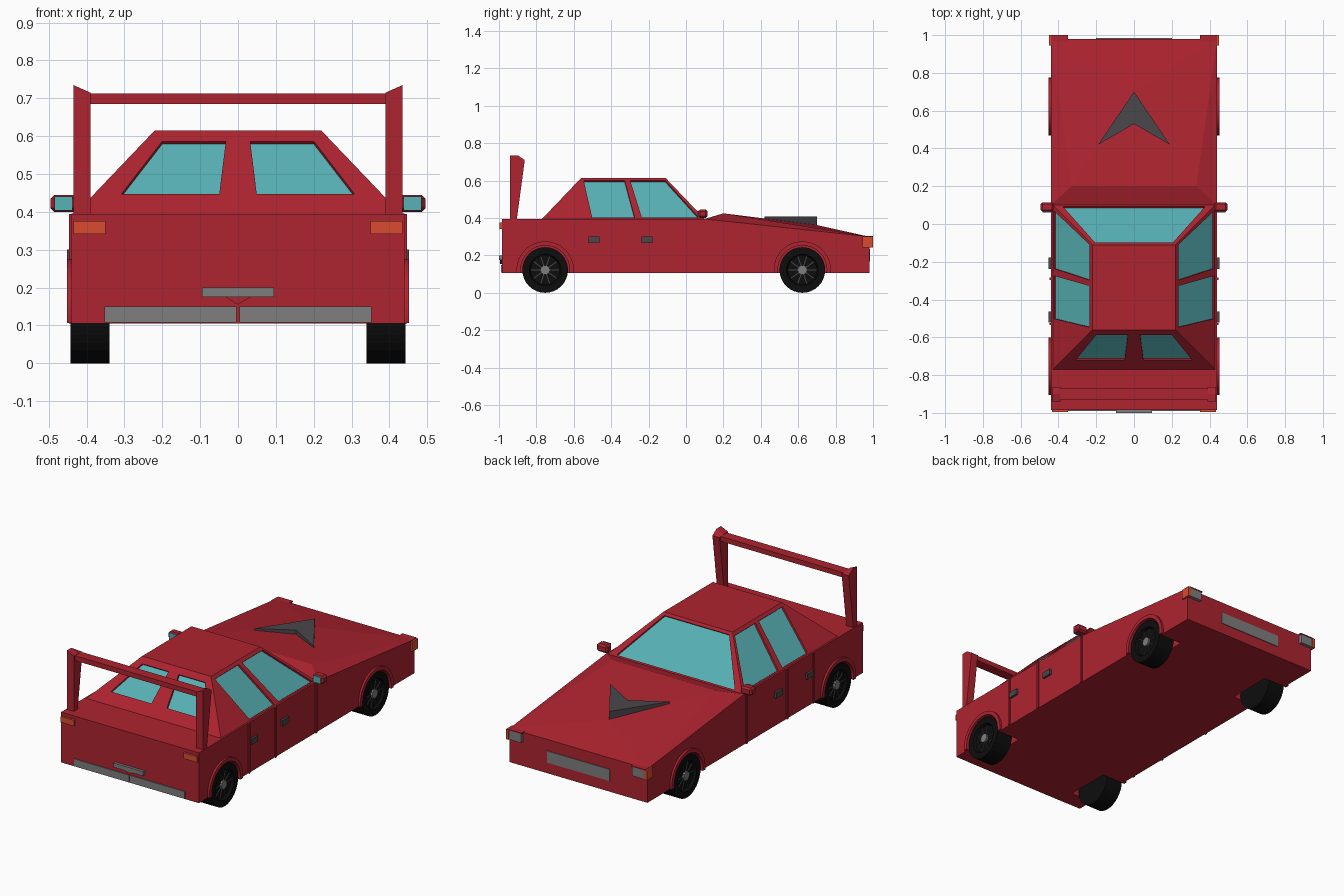
import bpy, bmesh, math
from mathutils import Vector

if "Cube" in bpy.data.objects:
    bpy.data.objects.remove(bpy.data.objects["Cube"])


def material(name, rgb):
    m = bpy.data.materials.new(name)
    m.diffuse_color = (*rgb, 1)
    m.use_nodes = True
    m.node_tree.nodes["Principled BSDF"].inputs["Base Color"].default_value = m.diffuse_color
    return m


RED = material("red paint", (0.42, 0.017, 0.029))
GLASS = material("teal glass", (0.095, 0.44, 0.46))
GREY = material("grey trim", (0.21, 0.21, 0.21))
DARK = material("dark grey", (0.07, 0.063, 0.07))
BLACK = material("black rubber", (0.004, 0.004, 0.004))
ORANGE = material("orange light", (0.70, 0.07, 0.03))


def finish(name, bm, *mats):
    bmesh.ops.remove_doubles(bm, verts=bm.verts, dist=1e-5)
    bmesh.ops.recalc_face_normals(bm, faces=bm.faces)
    me = bpy.data.meshes.new(name)
    bm.to_mesh(me)
    bm.free()
    for m in mats:
        me.materials.append(m)
    ob = bpy.data.objects.new(name, me)
    bpy.context.collection.objects.link(ob)
    return ob


def prism(name, pts, axis, a, b, mat):
    """Extrude a 2D outline along an axis from a to b."""
    place = {"x": lambda p, t: (t, p[0], p[1]),
             "y": lambda p, t: (p[0], t, p[1]),
             "z": lambda p, t: (p[0], p[1], t)}[axis]
    bm = bmesh.new()
    lo = [bm.verts.new(place(p, a)) for p in pts]
    hi = [bm.verts.new(place(p, b)) for p in pts]
    bm.faces.new(lo)
    bm.faces.new(hi)
    for i in range(len(pts)):
        j = (i + 1) % len(pts)
        bm.faces.new((lo[i], lo[j], hi[j], hi[i]))
    return finish(name, bm, mat)


def box(name, x, y, z, mat):
    return prism(name, [(x[0], y[0]), (x[1], y[0]), (x[1], y[1]), (x[0], y[1])],
                 "z", z[0], z[1], mat)


def arc(cy, cz, r, a0, a1, n):
    return [(cy + r * math.cos(math.radians(a0 + (a1 - a0) * i / n)),
             cz + r * math.sin(math.radians(a0 + (a1 - a0) * i / n))) for i in range(n + 1)]


WHEEL_Y, WHEEL_R = (-0.753, 0.622), 0.122

# Lower body with wheel wells cut out
body = prism("body", [(-.985, .105), (.98, .105), (.98, .30), (.1, .395), (-.985, .395)],
             "x", -.44, .44, RED)
for s in (-1, 1):
    for cy in WHEEL_Y:
        cut = prism("well_cutter", arc(cy, WHEEL_R, .133, 0, 360, 32)[:-1],
                    "x", s * .30, s * .6, RED)
        cut.hide_render = True
        mod = body.modifiers.new("well", "BOOLEAN")
        mod.operation, mod.solver, mod.object = "DIFFERENCE", "EXACT", cut
        bpy.context.view_layer.objects.active = body
        bpy.ops.object.modifier_apply(modifier=mod.name)
        bpy.data.objects.remove(cut)

# Faceted hood
bm = bmesh.new()
tip = bm.verts.new((0, .70, .362))
back = [bm.verts.new((s * .44, .10, .395)) for s in (-1, 1)]
ridge = [bm.verts.new((s * .33, .20, .425)) for s in (-1, 1)]
nose = [bm.verts.new((s * .44, .98, .300)) for s in (-1, 1)]
bm.faces.new((back[0], back[1], ridge[1], ridge[0]))
bm.faces.new((ridge[0], ridge[1], tip))
bm.faces.new((tip, nose[1], nose[0]))
for i in (0, 1):
    bm.faces.new((back[i], nose[i], ridge[i]))
    bm.faces.new((ridge[i], nose[i], tip))
bm.faces.new((back[0], back[1], nose[1], nose[0]))
finish("hood", bm, RED)

# Chevron hood scoop
prism("hood_scoop", [(0, .70), (.19, .42), (0, .53), (-.19, .42)], "z", .35, .408, DARK)

# Cabin: sloped walls, each cell holding one recessed window
bm = bmesh.new()
CENTRE = Vector((0, -.33, .45))
ZB, ZT, XB, XT = .395, .615, .43, .22


def face(pts, idx=0):
    bm.faces.new([bm.verts.new(p) for p in pts]).material_index = idx


def cell(a, b, c, d, u0, u1, v0, v1):
    out = [Vector(p) for p in (a, b, c, d)]
    win = [out[0].lerp(out[1], u).lerp(out[3].lerp(out[2], u), v)
           for u, v in ((u0, v0), (u1, v0), (u1, v1), (u0, v1))]
    n = (out[1] - out[0]).cross(out[3] - out[0]).normalized()
    if n.dot(CENTRE - out[0]) < 0:
        n = -n
    pane = [p + n * .011 for p in win]
    for i in range(4):
        j = (i + 1) % 4
        face((out[i], out[j], win[j], win[i]))
        face((win[i], win[j], pane[j], pane[i]))
    face(pane, 1)


base_y, top_y = (-.77, -.51, -.255, .10), (-.56, -.56, -.315, -.11)
cell((-XB, .1, ZB), (XB, .1, ZB), (XT, -.11, ZT), (-XT, -.11, ZT), .055, .945, .03, .94)
for s in (-1, 1):
    b = [(s * XB, y, ZB) for y in base_y]
    t = [(s * XT, y, ZT) for y in top_y]
    face((b[0], b[1], t[1]))
    cell(b[1], b[2], t[2], t[1], .04, .93, .03, .93)
    cell(b[2], b[3], t[3], t[2], .06, .93, .03, .93)
    cell((0, -.77, ZB), b[0], t[0], (0, -.56, ZT), .13, .81, .24, .87)
for x, z, ys in ((XB, ZB, base_y), (XT, ZT, top_y[1:])):
    face([(-x, y, z) for y in ys] + [(x, y, z) for y in reversed(ys)] + [(0, ys[0], z)])
finish("cabin", bm, RED, GLASS)


def wheel(name, s, cy):
    """Lathe a dished tyre around the axle, then add spokes and a hub."""
    prof = [(.34, 0), (.34, .122), (.443, .122), (.443, .085), (.428, .078), (.428, 0)]
    n, bm = 32, bmesh.new()
    rings = [[bm.verts.new((s * x, cy + r * math.cos(k * math.tau / n),
                            WHEEL_R + r * math.sin(k * math.tau / n))) for k in range(n)]
             if r else [bm.verts.new((s * x, cy, WHEEL_R))] * n for x, r in prof]
    for p, q in zip(rings, rings[1:]):
        for k in range(n):
            j = (k + 1) % n
            bm.faces.new(list(dict.fromkeys((p[k], p[j], q[j], q[k]))))
    finish(name + "_tyre", bm, BLACK)
    prism(name + "_hub", arc(cy, WHEEL_R, .026, 0, 360, 10)[:-1], "x", s * .42, s * .44, GREY)
    for k in range(10):
        a = k * math.tau / 10
        d, w = Vector((math.cos(a), math.sin(a))), Vector((-math.sin(a), math.cos(a))) * .0025
        c = Vector((cy, WHEEL_R))
        prism(name + "_spoke", [c + d * .02 + w, c + d * .076 + w, c + d * .076 - w, c + d * .02 - w],
              "x", s * .42, s * .433, DARK)


# Everything that repeats left and right
for s, side in ((-1, "left"), (1, "right")):
    def sbox(name, x, y, z, mat):
        return box(f"{side}_{name}", (s * x[0], s * x[1]), y, z, mat)

    for cy, end in zip(WHEEL_Y, ("rear", "front")):
        wheel(f"{side}_{end}_wheel", s, cy)
        prism(f"{side}_{end}_arch_trim",
              arc(cy, WHEEL_R, .153, -6, 186, 24) + arc(cy, WHEEL_R, .131, 187, -7, 24),
              "x", s * .43, s * .452, RED)

    # Door seams and handles
    for y in (.08, -.29, -.53):
        sbox("door_seam", (.43, .447), (y - .006, y + .006), (.105, .395), RED)
    for y in (-.492, -.208):
        sbox("door_handle", (.43, .452), (y - .03, y + .03), (.267, .30), DARK)

    # Wing mirrors
    m = sbox("mirror", (.425, .495), (.065, .115), (.40, .445), RED)
    bev = m.modifiers.new("bevel", "BEVEL")
    bev.width, bev.segments = .01, 1
    sbox("mirror_glass", (.437, .484), (.061, .067), (.404, .441), GLASS)

    # Lights
    sbox("headlight", (.355, .432), (.96, .998), (.245, .297), GREY)
    sbox("headlight_lid", (.35, .44), (.96, 1.0), (.297, .303), RED)
    sbox("corner_light", (.432, .45), (.945, 1.0), (.243, .300), ORANGE)
    sbox("tail_light", (.35, .435), (-.996, -.97), (.342, .376), ORANGE)

    # Rear bumper panel
    sbox("bumper_panel", (.004, .353), (-.990, -.98), (.108, .15), GREY)

    # Spoiler post, its top sloping down to the inside
    post = prism(f"{side}_spoiler_post",
                 [(-.94, .39), (-.905, .39), (-.862, .71), (-.90, .735), (-.94, .735)],
                 "x", s * .39, s * .435, RED)
    for v in post.data.vertices:
        if abs(v.co.x) < .4 and v.co.z > .72:
            v.co.z -= .02

# Spoiler crossbar, number plate holder and front grille
box("spoiler_bar", (-.40, .40), (-.93, -.872), (.685, .713), RED)
box("plate_holder", (-.095, .095), (-1.0, -.98), (.175, .20), GREY)
prism("plate_bracket", [(-.035, .176), (.035, .176), (0, .155)], "y", -.995, -.98, RED)
box("front_grille", (-.2, .2), (.975, .984), (.168, .235), GREY)
